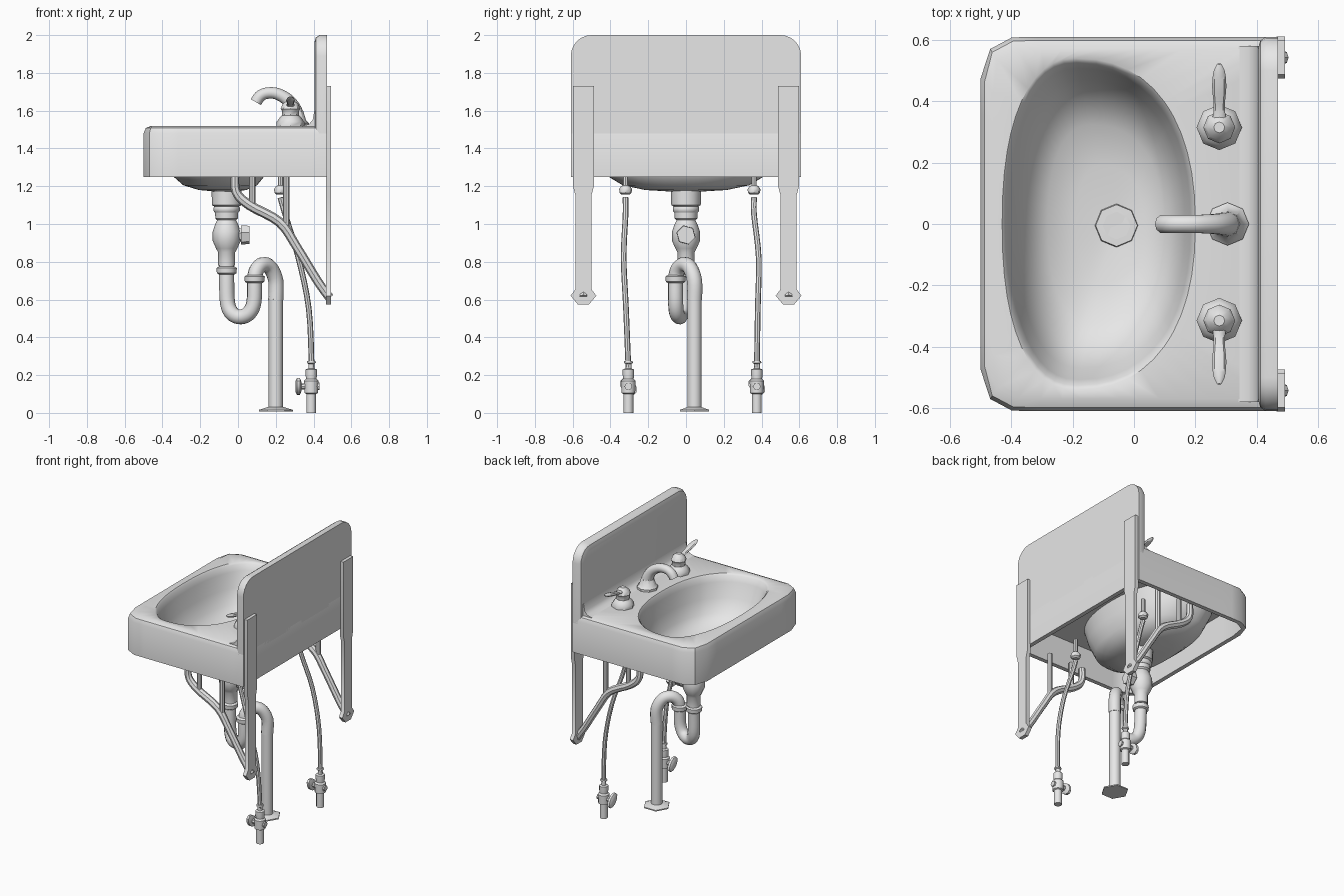
import bpy
import bmesh
import math
from mathutils import Vector

default_cube = bpy.data.objects.get("Cube")
if default_cube:
    bpy.data.objects.remove(default_cube, do_unlink=True)

# One plain grey material
grey = bpy.data.materials.new("plain_grey")
grey.use_nodes = True
grey.diffuse_color = (0.8, 0.8, 0.8, 1)
grey.node_tree.nodes["Principled BSDF"].inputs["Base Color"].default_value = grey.diffuse_color


def loft(name, rings, loop=False, angle=40):
    """Skin a list of equal rings; close it with caps or back onto the first ring."""
    bm = bmesh.new()
    verts = [[bm.verts.new(point) for point in ring] for ring in rings]
    pairs = list(zip(verts, verts[1:]))
    if loop:
        pairs.append((verts[-1], verts[0]))
    else:
        bm.faces.new(verts[0])
        bm.faces.new(verts[-1])
    count = len(verts[0])
    for low, high in pairs:
        for i in range(count):
            j = (i + 1) % count
            bm.faces.new((low[i], low[j], high[j], high[i]))
    bmesh.ops.recalc_face_normals(bm, faces=bm.faces)
    mesh = bpy.data.meshes.new(name)
    bm.to_mesh(mesh)
    bm.free()
    mesh.materials.append(grey)
    obj = bpy.data.objects.new(name, mesh)
    bpy.context.collection.objects.link(obj)
    bpy.ops.object.select_all(action="DESELECT")
    obj.select_set(True)
    bpy.context.view_layer.objects.active = obj
    bpy.ops.object.shade_smooth_by_angle(angle=math.radians(angle))
    return obj


def smooth_path(points, steps=4):
    """Catmull-Rom resampling of (x, y, z, radius) points."""
    pts = [Vector(p) for p in points]
    pts = [pts[0]] + pts + [pts[-1]]
    result = []
    for a, b, c, d in zip(pts, pts[1:], pts[2:], pts[3:]):
        for k in range(steps):
            t = k / steps
            result.append((b * 2 + (c - a) * t + (a * 2 - b * 5 + c * 4 - d) * t ** 2
                           + (b * 3 - a - c * 3 + d) * t ** 3) / 2)
    return result + [pts[-1]]


def tube(name, points, sides=12, flat=1.0, angle=40):
    """Round or flattened section swept along (x, y, z, radius) points."""
    centres = [Vector(p[:3]) for p in points]
    rings = []
    last = None
    for i, centre in enumerate(centres):
        tangent = (centres[min(i + 1, len(centres) - 1)] - centres[max(i - 1, 0)]).normalized()
        if last is None:
            u = tangent.orthogonal().normalized()
            if abs(tangent.x) < 0.9:
                u = (Vector((1, 0, 0)) - tangent * tangent.x).normalized()
        else:
            u = last.rotation_difference(tangent) @ u
        v = tangent.cross(u)
        last = tangent
        r = points[i][3]
        rings.append([centre + u * r * math.cos(a) + v * r * flat * math.sin(a)
                      for a in (math.tau * k / sides for k in range(sides))])
    return loft(name, rings, angle=angle)


def stack(name, x, y, profile, sides=12, angle=40):
    """Upright turned part from (z, radius) pairs."""
    return tube(name, [(x, y, z, r) for z, r in profile], sides, angle=angle)


# Basin: outline, deck, bowl and hollow underside as one closed loft
LEFT, BACK, HALF, MIDDLE = -0.5, 0.47, 0.61, -0.11
corner = math.atan2(1, (BACK - MIDDLE) / 0.5)
angles = sorted([math.tau * k / 48 for k in range(48)] + [corner, math.tau - corner])


def outline_distance(x, y):
    radius = 0.12 if x < MIDDLE else 0.0
    dx = abs(x - (LEFT + BACK) / 2) - (BACK - LEFT) / 2 + radius
    dy = abs(y) - HALF + radius
    return math.hypot(max(dx, 0), max(dy, 0)) + min(max(dx, dy), 0) - radius


def outline(inset, z):
    ring = []
    for a in angles:
        near, far = 0.0, 3.0
        for _ in range(40):
            mid = (near + far) / 2
            inside = outline_distance(MIDDLE + mid * 0.5 * math.cos(a),
                                      mid * HALF * math.sin(a)) < -inset
            near, far = (mid, far) if inside else (near, mid)
        ring.append((MIDDLE + near * 0.5 * math.cos(a), near * HALF * math.sin(a), z))
    return ring


def bowl(scale, z):
    ring = []
    centre = -0.06 - 0.13 * scale
    for a in angles:
        c, s = math.cos(a), math.sin(a)
        reach = 0.39 if c > 0 else 0.24
        x = math.copysign(abs(c) ** 0.87, c) * reach
        y = math.copysign(abs(s) ** 0.87, s) * 0.54
        ring.append((centre + x * scale, y * scale, z))
    return ring


underside = [(0.1, 1.17), (0.4, 1.18), (0.62, 1.205), (0.79, 1.26), (0.9, 1.36), (0.97, 1.46)]
inside = [(1, 1.52), (0.975, 1.51), (0.94, 1.47), (0.87, 1.37), (0.76, 1.28),
          (0.6, 1.225), (0.35, 1.2), (0.1, 1.19)]
rim = [(0.03, 1.46), (0.03, 1.25), (0, 1.25), (0, 1.48), (0.012, 1.508), (0.04, 1.52)]
loft("basin", [bowl(*p) for p in underside] + [outline(*p) for p in rim]
     + [bowl(*p) for p in inside], loop=True)


# Backsplash with rounded top corners and softened front edge
def splash(x, inset):
    ring = [(x, HALF - inset, 1.46)]
    for side, start in ((1, 0), (-1, 90)):
        for k in range(7):
            a = math.radians(start + 15 * k)
            ring.append((x, side * 0.5 + (0.11 - inset) * math.cos(a),
                         1.89 + (0.11 - inset) * math.sin(a)))
    return ring + [(x, inset - HALF, 1.46)]


loft("backsplash", [splash(BACK, 0), splash(0.43, 0), splash(0.412, 0.012), splash(0.404, 0.04)])
cove = [(0.34, 1.519), (0.375, 1.528), (0.395, 1.55), (0.404, 1.6),
        (0.43, 1.6), (0.43, 1.5), (0.34, 1.5)]
loft("backsplash_cove", [[(x, y, z) for x, z in cove] for y in (-0.58, 0.58)])

# Wall brackets: pointed plate, curved arm and two hangers on each side
plate_side = [(0.055, 1.73), (0.055, 1.2), (0.042, 1.15), (0.042, 0.655), (0.068, 0.62), (0.03, 0.575)]
arm = smooth_path([(-0.015, 0, 1.27, 0.022), (-0.01, 0, 1.17, 0.024), (0.06, 0, 1.1, 0.026),
                   (0.22, 0, 1.01, 0.026), (0.31, 0, 0.88, 0.024), (0.42, 0, 0.7, 0.024),
                   (0.485, 0, 0.61, 0.024)])
for side, label in ((1, "left"), (-1, "right")):
    y = side * 0.543
    profile = [(y + w, z) for w, z in plate_side] + [(y - w, z) for w, z in reversed(plate_side)]
    loft(label + "_bracket_plate", [[(x, py, z) for py, z in profile] for x in (0.465, 0.492)])
    tube(label + "_bracket_arm", [(p[0], y, p[2], p[3]) for p in arm], 8)
    for x, z in ((0.075, 1.09), (0.255, 0.98)):
        stack(label + "_bracket_hanger", x, y, [(z, 0.017), (1.28, 0.017)], 8)

# Drain strainer, tailpiece and bulb
stack("drain_ring", -0.057, -0.005, [(1.185, 0.072), (1.206, 0.068), (1.208, 0.045), (1.195, 0.035)], 8)
stack("drain_body", -0.06, 0,
      [(1.19, 0.08), (1.1, 0.078), (1.09, 0.062), (1.03, 0.06), (1.02, 0.05), (1.0, 0.06),
       (0.96, 0.074), (0.91, 0.074), (0.87, 0.056), (0.85, 0.045), (0.78, 0.045)])
stack("drain_collar", -0.06, 0, [(1.095, 0.064), (1.085, 0.07), (1.07, 0.07), (1.06, 0.062)])
tube("cleanout_plug", [(-0.04, 0, 0.942, 0.035), (0.015, 0, 0.942, 0.035),
                       (0.017, 0, 0.942, 0.052), (0.06, 0, 0.942, 0.05)], 6)

# Trap and waste pipe
R = 0.04
tube("trap_pipe", smooth_path([
    (-0.06, 0, 0.82, R), (-0.06, -0.005, 0.7, R), (-0.055, -0.01, 0.58, R), (-0.03, -0.025, 0.525, R),
    (0.013, -0.035, 0.508, R), (0.06, -0.05, 0.53, R), (0.085, -0.055, 0.59, R), (0.088, -0.055, 0.7, R),
    (0.098, -0.045, 0.755, R), (0.13, -0.015, 0.785, R), (0.17, 0.02, 0.77, R),
    (0.2, 0.045, 0.7, R), (0.2, 0.045, 0.6, R)]))
stack("waste_pipe", 0.2, 0.045, [(0.01, 0.038), (0.65, 0.038)])
stack("floor_flange", 0.2, 0.045, [(0.008, 0.09), (0.016, 0.09), (0.03, 0.045)], 6)
for x, y, z in ((-0.06, -0.005, 0.755), (0.088, -0.055, 0.71)):
    stack("trap_nut", x, y, [(z - 0.022, 0.042), (z - 0.015, 0.052), (z + 0.012, 0.054), (z + 0.02, 0.042)])

# Supply lines and stop valves
for label, top, mid, low in (("left", 0.36, 0.385, 0.375), ("right", -0.32, -0.33, -0.305)):
    stack(label + "_supply_fitting", 0.225, top,
          [(1.3, 0.014), (1.205, 0.014), (1.2, 0.024), (1.185, 0.034), (1.165, 0.032), (1.155, 0.02)], 8)
    tube(label + "_supply_line", smooth_path([
        (0.225, top, 1.14, 0.016), (0.25, top, 1.05, 0.015), (0.32, mid, 0.82, 0.015),
        (0.375, (mid + low) / 2, 0.55, 0.015), (0.39, low, 0.24, 0.015)]), 8)
    stack(label + "_stop_valve", 0.388, low,
          [(0, 0.026), (0.1, 0.026), (0.105, 0.036), (0.17, 0.038), (0.18, 0.028),
           (0.2, 0.03), (0.23, 0.03), (0.235, 0.016), (0.26, 0.016), (0.265, 0.024), (0.275, 0.022)])
    tube(label + "_valve_stem", [(0.31, low, 0.14, 0.014), (0.4, low, 0.14, 0.02), (0.432, low, 0.14, 0.02)], 8)
    tube(label + "_valve_handle", [(0.305, low, 0.14, 0.025), (0.312, low, 0.14, 0.036),
                                   (0.328, low, 0.14, 0.036), (0.335, low, 0.14, 0.022)], 10, flat=1.5)

# Spout
stack("spout_base", 0.305, 0, [(1.515, 0.07), (1.535, 0.07), (1.55, 0.055), (1.6, 0.04)], 8)
tube("spout", smooth_path([
    (0.312, 0, 1.54, 0.046), (0.3, 0, 1.6, 0.04), (0.265, 0, 1.655, 0.034), (0.205, 0, 1.69, 0.031),
    (0.15, 0, 1.692, 0.03), (0.115, 0, 1.675, 0.031), (0.095, 0, 1.645, 0.031)]), 10)

# Tap handles with outward levers
for side, label in ((1, "left"), (-1, "right")):
    y = side * 0.315
    stack(label + "_tap_base", 0.278, y,
          [(1.515, 0.074), (1.54, 0.074), (1.562, 0.058), (1.575, 0.045), (1.6, 0.045),
           (1.61, 0.052), (1.635, 0.042), (1.655, 0.018)], 8)
    tube(label + "_tap_lever", smooth_path([
        (0.278, y, 1.625, 0.03), (0.278, y + side * 0.06, 1.635, 0.018), (0.278, y + side * 0.13, 1.652, 0.023),
        (0.278, y + side * 0.18, 1.664, 0.019), (0.278, y + side * 0.207, 1.672, 0.007)]), 8, flat=0.55)
